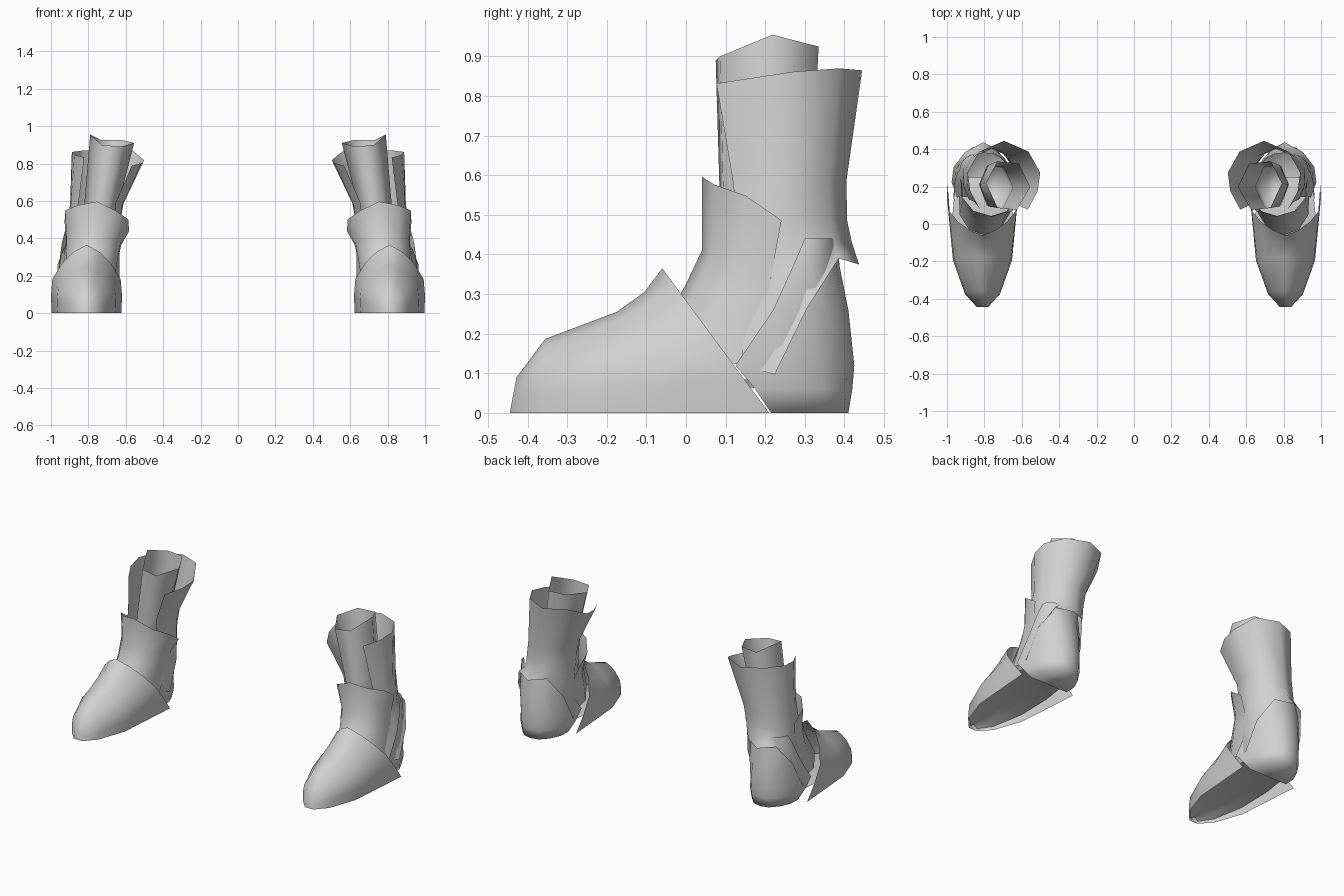
import bpy, bmesh, math

if "Cube" in bpy.data.objects:
    bpy.data.objects.remove(bpy.data.objects["Cube"])

grey = bpy.data.materials.new("plain_grey")
grey.diffuse_color = (0.64, 0.64, 0.64, 1)
grey.use_nodes = True
grey.node_tree.nodes["Principled BSDF"].inputs["Base Color"].default_value = grey.diffuse_color


def shell(name, rows, closed=False, cap=False):
    """Skin rows of points into a smooth sheet, then mirror it for the other foot."""
    bm = bmesh.new()
    grid = [[bm.verts.new(p) for p in row] for row in rows]
    n = len(grid[0])
    for a, b in zip(grid, grid[1:]):
        for i in range(n if closed else n - 1):
            j = (i + 1) % n
            bm.faces.new((a[i], a[j], b[j], b[i]))
    if cap:
        bm.faces.new(grid[0])
    bmesh.ops.recalc_face_normals(bm, faces=bm.faces)
    # make sure the sheet faces away from its middle
    mid = sum((v.co for v in bm.verts), bm.verts[:][0].co * 0) / len(bm.verts)
    if sum((f.calc_center_median() - mid).dot(f.normal) for f in bm.faces) < 0:
        bmesh.ops.reverse_faces(bm, faces=bm.faces)
    mesh = bpy.data.meshes.new(name)
    bm.to_mesh(mesh)
    bm.free()
    mesh.materials.append(grey)
    mesh.shade_smooth()
    ob = bpy.data.objects.new(name, mesh)
    bpy.context.collection.objects.link(ob)
    m = ob.modifiers.new("other_foot", 'MIRROR')
    m.use_mirror_merge = False
    return ob


def both(values):
    """Signed list running from the inner side (-) through the middle to the outer side (+)."""
    return [(-1, v) for v in reversed(values[1:])] + [(1, v) for v in values]


# Toe cap: arches whose tops lean further forward towards the heel end
arch = [(0, 1), (0.36, 0.9), (0.68, 0.74), (0.96, 0.5), (1, 0.25), (0.98, 0)]
rows = []
for yb, yt, w, h in [(-0.445, -0.428, 0.03, 0.09), (-0.375, -0.355, 0.095, 0.187),
                     (-0.2, -0.175, 0.158, 0.255), (0.0, -0.105, 0.174, 0.305),
                     (0.21, -0.06, 0.19, 0.365)]:
    rows.append([(0.81 + s * w * u, yb + (yt - yb) * v, h * v) for s, (u, v) in both(arch)])
shell("toe_cap", rows, cap=True)

# Sole: recessed inside the toe cap, running back into the heel
rows = []
for y, w, z in [(-0.437, 0.025, 0.01), (-0.37, 0.09, 0.02), (-0.2, 0.154, 0.045),
                (0.0, 0.165, 0.06), (0.16, 0.15, 0.065), (0.25, 0.135, 0.05)]:
    rows.append([(0.81 + s * w * a, y, z + (1 - a) * 0.02) for s, a in both([0, 0.6, 1])])
shell("sole", rows)

# Heel cup: U-shaped levels with a closed underside, tucked up inside the shin guard
rows = []
for z, w, back, front in [(0, 0.13, 0.41, 0.215), (0.06, 0.153, 0.42, 0.175),
                          (0.12, 0.16, 0.425, 0.125), (0.26, 0.152, 0.41, 0.22),
                          (0.37, 0.138, 0.388, 0.27), (0.44, 0.12, 0.38, 0.3)]:
    u = [(0, 1), (0.4, 0.94), (0.74, 0.7), (0.98, 0.35), (1, 0)]
    rows.append([(0.805 + s * w * a, front + (back - front) * b, z) for s, (a, b) in both(u)])
shell("heel_cup", rows, cap=True)

# Shin guard: open at the front, with side flaps reaching down over the heel
angles = [0, 38, 72, 98, 125]
rows = []
for cx, cy, rx, ry, zs, spread, scale in [
        (0.695, 0.25, 0.195, 0.195, [0.865, 0.87, 0.84, 0.825, 0.81], 1.15, [1, .97, 1, 1, 1.1]),
        (0.755, 0.24, 0.145, 0.165, [0.585] * 5, 1.1, [1] * 5),
        (0.77, 0.24, 0.145, 0.167, [0.485] * 5, 1.05, [1, .98, 1, 1, 1]),
        (0.775, 0.245, 0.144, 0.174, [0.43, 0.43, 0.39, 0.34, 0.33], 1.0, [1, .95, 1, 1, 1]),
        (0.805, 0.25, 0.172, 0.187, [0.375, 0.39, 0.265, 0.097, 0.12], 1.0, [1, .92, .97, 1, 1])]:
    rows.append([(cx + s * k * rx * math.sin(math.radians(a * spread)),
                  cy + k * ry * math.cos(math.radians(a * spread)),
                  z + (s * 0.022 if a > 40 and z > 0.7 else 0))
                 for s, (a, z, k) in both(list(zip(angles, zs, scale)))])
shell("shin_guard", rows)

# Ankle guard: wraps the front, open at the back, its top tilted inward
angles = [0, 36, 72, 105]
rows = []
for cx, cy, rx, ry, zs, tilt in [
        (0.755, 0.2, 0.178, 0.16, [0.597, 0.562, 0.525, 0.462], 0.14),
        (0.772, 0.185, 0.152, 0.145, [0.41, 0.405, 0.39, 0.375], 0.08),
        (0.78, 0.165, 0.146, 0.165, [0.325, 0.32, 0.305, 0.295], 0),
        (0.80, 0.10, 0.14, 0.16, [0.22, 0.2, 0.14, 0.12], 0)]:
    rows.append([(cx + s * rx * math.sin(math.radians(a)),
                  cy - ry * math.cos(math.radians(a)),
                  z + tilt * s * rx * math.sin(math.radians(a)))
                 for s, (a, z) in both(list(zip(angles, zs)))])
shell("ankle_guard", rows)

# Inner leg tube: six-sided, open at the top with an uneven rim
rim = [0.9, 0.955, 0.925, 0.925, 0.91, 0.89]
rows = []
for cx, cy, rx, ry, z0 in [(0.75, 0.2, 0.082, 0.11, 0.3), (0.738, 0.2, 0.09, 0.115, 0.55),
                           (0.675, 0.205, 0.12, 0.13, None)]:
    ring = []
    for i, (u, v) in enumerate([(0.45, -0.92), (0.96, 0.1), (0.45, 1),
                                (-0.5, 0.9), (-1, -0.05), (-0.4, -1)]):
        ring.append((cx + rx * u, cy + ry * v, rim[i] if z0 is None else z0))
    rows.append(ring)
shell("leg_tube", rows, closed=True, cap=True)
